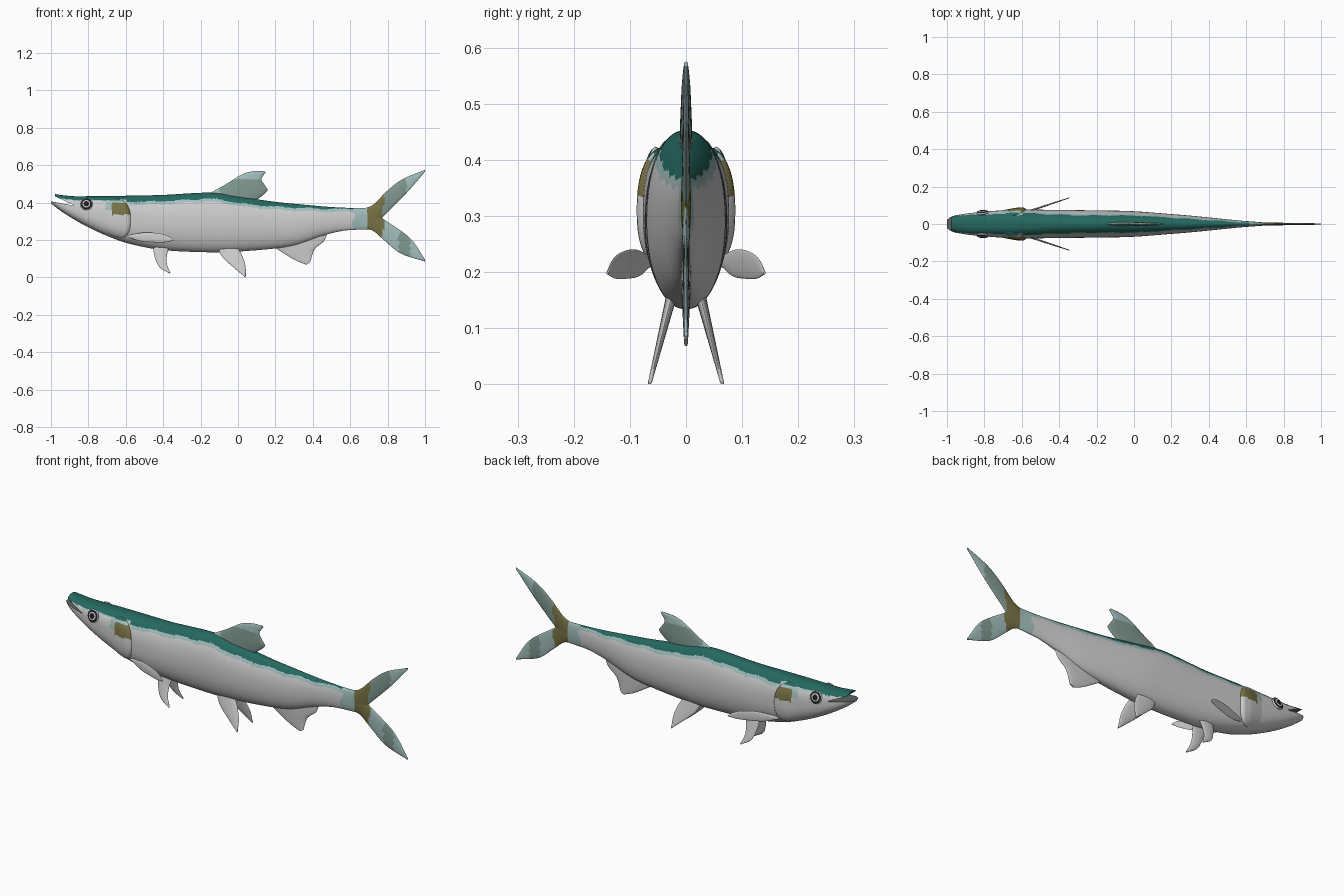
import bpy, bmesh, math, random
from mathutils import Vector

if "Cube" in bpy.data.objects:
    bpy.data.objects.remove(bpy.data.objects["Cube"])

random.seed(4)
COLORS = {
    "silver": (0.62, 0.62, 0.62), "back_teal": (0.018, 0.14, 0.115),
    "pale_blue": (0.36, 0.52, 0.51), "olive": (0.19, 0.17, 0.06),
    "sage": (0.22, 0.32, 0.28), "black": (0.012, 0.012, 0.014),
    "mouth_grey": (0.12, 0.13, 0.13),
}
NAMES = list(COLORS)
MATS = []
for n, c in COLORS.items():
    m = bpy.data.materials.new(n)
    m.diffuse_color = (*c, 1)
    m.use_nodes = True
    m.node_tree.nodes["Principled BSDF"].inputs["Base Color"].default_value = m.diffuse_color
    MATS.append(m)


def spline(pts, steps):
    """Catmull-Rom through points of any dimension."""
    p = [Vector(q) for q in pts]
    p = [2 * p[0] - p[1]] + p + [2 * p[-1] - p[-2]]
    out = []
    for i in range(1, len(p) - 2):
        a, b, c, d = p[i - 1:i + 3]
        for k in range(steps):
            t = k / steps
            out.append(0.5 * (2 * b + (c - a) * t + (2 * a - 5 * b + 4 * c - d) * t * t
                              + (3 * b - a - 3 * c + d) * t ** 3))
    return out + [p[-2]]


def finish(name, bm, rule):
    """Turn a bmesh into an object and colour each face by a rule on its centre."""
    bmesh.ops.recalc_face_normals(bm, faces=bm.faces)
    for f in bm.faces:
        f.smooth = True
        f.material_index = NAMES.index(rule(f.calc_center_median()))
    me = bpy.data.meshes.new(name)
    bm.to_mesh(me)
    bm.free()
    for m in MATS:
        me.materials.append(m)
    ob = bpy.data.objects.new(name, me)
    bpy.context.collection.objects.link(ob)
    return ob


def loft(name, rings, rule, closed=True):
    bm = bmesh.new()
    vs = [[bm.verts.new(p) for p in r] for r in rings]
    n = len(vs[0])
    for a, b in zip(vs, vs[1:]):
        for j in range(n if closed else n - 1):
            k = (j + 1) % n
            bm.faces.new((a[j], a[k], b[k], b[j]))
    if closed:
        bm.faces.new(vs[0])
        bm.faces.new(vs[-1])
    return finish(name, bm, rule)


# Body sections: x, top, bottom, half width
BODY = spline([
    (-1.0, .440, .395, .022), (-.98, .446, .380, .037), (-.95, .441, .357, .047),
    (-.88, .434, .312, .058), (-.80, .434, .268, .066), (-.70, .435, .222, .073),
    (-.58, .437, .180, .077), (-.40, .441, .146, .075), (-.15, .453, .134, .072),
    (.0, .432, .138, .068), (.20, .404, .155, .053), (.32, .392, .176, .043),
    (.45, .380, .222, .030), (.56, .373, .249, .019), (.66, .371, .256, .011),
    (.74, .375, .258, .005)], 10)


def section(x):
    for a, b in zip(BODY, BODY[1:]):
        if x <= b[0]:
            return a.lerp(b, max(0, (x - a[0]) / (b[0] - a[0])))
    return BODY[-1]


def skin(x, ang, grow=0.0):
    """Point on the body surface; the head is boxier than the trunk."""
    _, top, bot, w = section(x)
    e = 2 / (2.1 + .5 * min(1, max(0, (-.4 - x) / .3)))
    c, s = math.cos(ang), math.sin(ang)
    y = math.copysign(abs(c) ** e, c) * (w + grow)
    z = (top + bot) / 2 + math.copysign(abs(s) ** e, s) * ((top - bot) / 2 + grow)
    return Vector((x, y, z))


def ring(x, n=128):
    return [skin(x, 2 * math.pi * (j + .5) / n) for j in range(n)]


def span(a, b, n):
    return [a + (b - a) * i / n for i in range(n + 1)]


def body_color(p):
    x = p.x
    d = section(x)[1] - p.z + .003 * math.sin(37 * x) + random.uniform(-.0015, .0015)
    if x > .695:
        return "olive"
    if x > .62 + .01 * math.sin(60 * p.z):
        return "pale_blue"
    depth = .020 if x < -.6 else .033 if x < .05 else max(.006, .033 - .05 * (x - .05))
    if d < depth:
        return "back_teal"
    band = .016 if x > -.58 else .006
    return "pale_blue" if d < depth + band else "silver"


loft("body", [ring(x) for x in span(-.88, .74, 200)], body_color)


# Jaws: head sections trimmed along the upper and lower mouth lines
def upper_line(x):
    return .385 + (-.875 - x) * .47


def lower_line(x):
    return .383 + (-.875 - x) * .19


def upper_color(p):
    if p.z < upper_line(p.x) + .001:
        return "mouth_grey"
    return "back_teal" if section(p.x)[1] - p.z < .019 else "silver"


def lower_color(p):
    return "mouth_grey" if p.z > lower_line(p.x) - .001 else "silver"


loft("upper_jaw", [[Vector((x, p.y, max(p.z, upper_line(x)))) for p in ring(x, 64)]
                   for x in span(-.978, -.872, 14)], upper_color)
loft("lower_jaw", [[Vector((x, p.y, min(p.z, lower_line(x)))) for p in ring(x, 64)]
                   for x in span(-1.0, -.872, 16)], lower_color)


# Gill covers: raised patches with a rounded rear edge
def gill_color(p):
    if p.z > .412:
        return "back_teal"
    if p.z > .335 and p.x > -.675:
        return "olive" if p.z < .398 else "pale_blue"
    return "pale_blue" if p.z > .36 else "silver"


def gill_ring(v, side):
    ang = math.radians(-62 + 122 * v)
    bulge = math.sin(math.pi * v) ** .5 if 0 < v < 1 else 0
    front, rear = -.73, -.655 + .085 * bulge
    pts = []
    for u in span(0, 1, 20):
        lift = min(1, u * 1.6) * min(1, (1 - u) * 9) * bulge
        p = skin(front + (rear - front) * u, ang, -.003 + .014 * lift)
        pts.append(Vector((p.x, p.y * side, p.z)))
    return pts


# Eyes: flattened domes with painted rings
def make_eye(name, side):
    pos = skin(-.81, math.radians(22))
    pos.y *= side
    axis = Vector((-.08, side, .28)).normalized()
    rot = axis.to_track_quat('Z', 'Y').to_matrix().to_4x4()
    bm = bmesh.new()
    bmesh.ops.create_uvsphere(bm, u_segments=32, v_segments=28, radius=1)
    for v in bm.verts:
        v.co = pos + rot @ Vector((v.co.x * .033, v.co.y * .033, v.co.z * .011))

    def eye_color(p):
        q = p - pos
        r = (q - axis * q.dot(axis)).length
        return "black" if r < .013 or .019 < r < .029 else "silver"
    finish(name, bm, eye_color)


# Fins: lens-shaped lofts between a leading and a trailing edge
def fin(name, lead, trail, thick, rule, y_of=lambda x, z: 0, side=1, m=14):
    rings = []
    A, B = spline(lead, 8), spline(trail, 8)
    for i, (a, b) in enumerate(zip(A, B)):
        t = thick * (1 - .65 * i / (len(A) - 1))
        r = []
        for j in range(2 * m):
            g = math.pi * j / m
            p = a.lerp(b, (1 - math.cos(g)) / 2)
            r.append(Vector((p.x, side * (y_of(p.x, p.y) + t * math.sin(g)), p.y)))
        rings.append(r)
    return loft(name, rings, rule)


def plain(p):
    return "silver"


def dorsal_color(p):
    return "pale_blue" if p.z > .525 or p.x < -.1 else "sage"


def tail_color(p):
    edge = .775 + .008 * math.sin(50 * p.z)
    if p.x < edge:
        return "olive" if p.x > .69 else "pale_blue"
    if p.z > .315:
        return "sage" if p.x < .9 else "pale_blue"
    return "sage" if .86 < p.x < .92 else "pale_blue"


fin("dorsal_fin", [(-.17, .44), (-.07, .495), (.02, .55), (.08, .567), (.14, .57)],
    [(.08, .40), (.155, .46), (.145, .49), (.125, .525), (.148, .562)], .012, dorsal_color)
fin("anal_fin", [(.18, .17), (.25, .125), (.31, .09), (.365, .068)],
    [(.48, .245), (.46, .195), (.41, .15), (.385, .08)], .010, plain)
fin("tail_upper_lobe", [(.66, .367), (.72, .387), (.80, .465), (.88, .525), (1.0, .575)],
    [(.66, .28), (.73, .285), (.785, .335), (.90, .45), (1.0, .565)], .010, tail_color)
fin("tail_lower_lobe", [(.66, .262), (.72, .250), (.78, .200), (.87, .128), (1.0, .085)],
    [(.66, .35), (.73, .345), (.785, .307), (.92, .21), (1.0, .095)], .0095, tail_color)


def belly_y(x, z):
    return .03 + (.14 - z) * .25


def pectoral_y(x, z):
    return .066 + (x + .57) * .33


for side, tag in ((-1, "near"), (1, "far")):
    loft(tag + "_gill_cover", [gill_ring(v, side) for v in span(0, 1, 40)], gill_color, False)
    make_eye(tag + "_eye", side)
    fin(tag + "_pectoral_fin",
        [(-.59, .225), (-.50, .24), (-.42, .235), (-.37, .22), (-.345, .20)],
        [(-.59, .215), (-.52, .193), (-.45, .188), (-.39, .188), (-.345, .196)],
        .006, plain, pectoral_y, side)
    fin(tag + "_front_belly_fin", [(-.455, .17), (-.445, .11), (-.42, .055), (-.365, .02)],
        [(-.365, .17), (-.38, .12), (-.38, .07), (-.362, .025)], .009, plain, belly_y, side)
    fin(tag + "_rear_belly_fin", [(-.11, .16), (-.08, .105), (-.02, .05), (.04, 0)],
        [(0, .16), (.025, .11), (.04, .06), (.042, .005)], .010, plain, belly_y, side)

for ob in bpy.data.objects:
    ob.select_set(True)
bpy.context.view_layer.objects.active = bpy.data.objects["body"]
bpy.ops.object.shade_smooth_by_angle(angle=math.radians(40))
